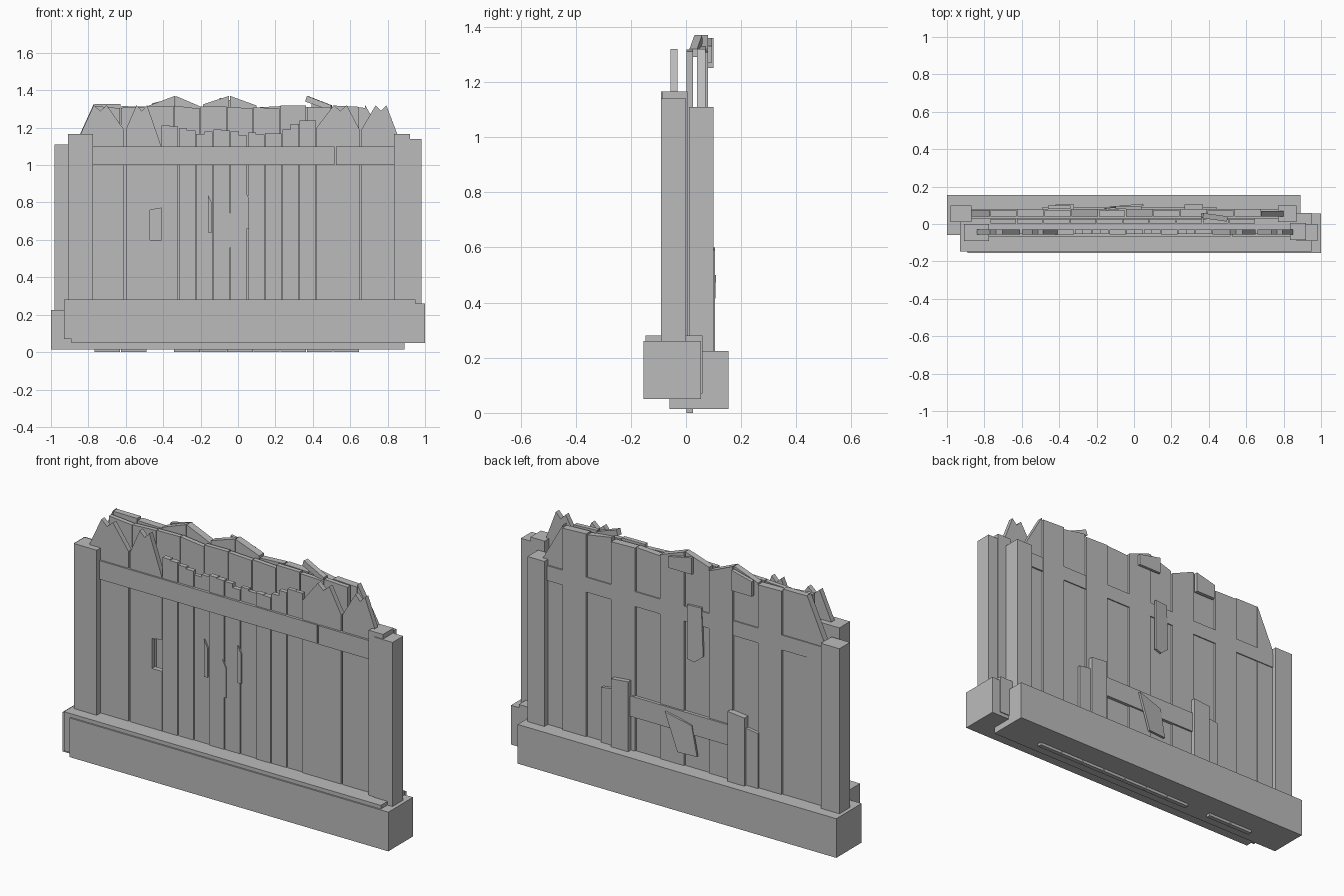
import bpy
import bmesh
import math
import random
from mathutils import Matrix, Vector

default_cube = bpy.data.objects.get("Cube")
if default_cube:
    bpy.data.objects.remove(default_cube, do_unlink=True)

random.seed(4)

grey = bpy.data.materials.new("plain_grey")
grey.use_nodes = True
grey.diffuse_color = (0.5, 0.5, 0.5, 1)
shader = grey.node_tree.nodes["Principled BSDF"]
shader.inputs["Base Color"].default_value = grey.diffuse_color


def prism(name, outline, front, back, turn=0):
    """Extrude an x-z outline from front to back, optionally turned about z."""
    bm = bmesh.new()
    face = bm.faces.new([bm.verts.new((x, front, z)) for x, z in outline])
    extruded = bmesh.ops.extrude_face_region(bm, geom=[face])
    moved = [item for item in extruded["geom"] if isinstance(item, bmesh.types.BMVert)]
    bmesh.ops.translate(bm, verts=moved, vec=(0, back - front, 0))
    middle = sum((vert.co for vert in bm.verts), Vector()) / len(bm.verts)
    rotation = Matrix.Rotation(math.radians(turn), 3, "Z")
    bmesh.ops.rotate(bm, verts=bm.verts, cent=middle, matrix=rotation)
    bmesh.ops.recalc_face_normals(bm, faces=bm.faces)
    mesh = bpy.data.meshes.new(name)
    bm.to_mesh(mesh)
    bm.free()
    mesh.materials.append(grey)
    board = bpy.data.objects.new(name, mesh)
    bpy.context.collection.objects.link(board)


def box(name, left, right, front, back, bottom, top):
    outline = [(left, bottom), (right, bottom), (right, top), (left, top)]
    prism(name, outline, front, back)


def slanted_board(name, left, right, front, back, bottom, left_top, right_top):
    outline = [(left, bottom), (right, bottom), (right, right_top), (left, left_top)]
    prism(name, outline, front, back)


def stepped_board(name, left, right, front, back, bottom, left_top, right_top):
    """Board snapped off with a step in the middle of its top."""
    middle = (left + right) / 2
    outline = [(left, bottom), (right, bottom), (right, right_top),
               (middle, right_top), (middle, left_top), (left, left_top)]
    prism(name, outline, front, back)


def evenly(start, end, count):
    """Left and right edges of equal boards with thin seams between them."""
    width = (end - start) / count
    seam = 0.002
    for i in range(count):
        yield start + i * width + seam, start + (i + 1) * width - seam


# Ground beams: the front pair is nested, the back one is offset sideways
beam_half = 0.155
box("front_beam", -0.89, 1, -beam_half, 0.055, 0.05, 0.26)
box("front_beam_cap", -0.93, 0.95, -0.147, 0.06, 0.07, 0.28)
box("back_beam", -1, 0.89, -0.06, beam_half, 0.015, 0.225)

# Posts
sunk = 0.1
front_post_top = 1.165
back_post_top = 1.11
box("front_right_post", -0.91, -0.775, -0.09, 0, sunk, front_post_top)
box("front_left_post_inner", 0.835, 0.92, -0.085, 0.005, sunk, front_post_top)
box("front_left_post_outer", 0.87, 0.98, -0.09, 0, sunk, 1.14)
box("back_right_post", -0.98, -0.87, 0.01, 0.1, sunk, back_post_top)
box("back_left_post", 0.77, 0.87, 0.01, 0.1, sunk, back_post_top)

# Forked pickets at both ends of the front
picket_front, picket_back = -0.057, -0.03
tip, fork, valley = 1.32, 1.29, 1.19


def picket(name, inner, outer, inner_top, outer_top, side, notch=()):
    """Board with two sharp tips; side is -1 or 1, distances run outward."""
    def across(share):
        return inner + (outer - inner) * share

    outline = [(outer, sunk), (outer, outer_top), (across(0.7), tip),
               (across(0.55), fork), (across(0.4), tip), (inner, inner_top),
               *notch, (inner, sunk)]
    prism(name, [(side * x, z) for x, z in outline], picket_front, picket_back)


splintered = [(0.41, 0.77), (0.47, 0.76), (0.47, 0.6), (0.41, 0.6)]
picket("front_right_outer_picket", 0.61, 0.84, valley, 1.17, -1)
picket("front_right_inner_picket", 0.41, 0.6, sunk + 1, valley, -1, splintered)
picket("front_left_outer_picket", 0.66, 0.85, valley, 1.17, 1)
picket("front_left_inner_picket", 0.42, 0.65, 1.2, valley, 1)

# Snapped planks across the middle of the front: lowest near the centre
for number, (left, right) in enumerate(evenly(-0.41, 0.42, 9)):
    sag = 1.15 + 0.4 * ((left + right) / 2) ** 2
    depth = picket_front + 0.003 * (number % 3)
    stepped_board(f"front_plank_{number}", left, right, depth, picket_back, sunk,
                  sag + random.uniform(0, 0.04), sag + random.uniform(0, 0.04))

# Splinters left standing on the front planks
for number, (left, bottom) in enumerate([(-0.16, 0.64), (-0.05, 0.56), (0.04, 0.66)]):
    right = left + 0.02
    slanted_board(f"front_splinter_{number}", left, right, -0.06, -0.05,
                  bottom, bottom + 0.2, bottom + 0.16)

# Front rail, in two lengths
rail_bottom, rail_top = 1, 1.1
box("front_rail_long", -0.775, 0.515, -0.066, -0.05, rail_bottom, rail_top)
box("front_rail_short", 0.525, 0.835, -0.068, -0.05, rail_bottom, rail_top)

# Inner row of boards; all but one reach the ground
for number, (left, right) in enumerate(evenly(-0.77, 0.65, 10)):
    bottom = sunk if number == 2 else 0
    slanted_board(f"inner_board_{number}", left, right, 0.002, 0.026, bottom,
                  random.uniform(1.3, tip), random.uniform(1.3, tip))

# Back row of wide boards, every second one standing proud
back_front = 0.04
peak = 1.37
for number, (left, right) in enumerate(evenly(-0.77, 0.68, 10)):
    left_top = random.uniform(1.3, 1.33)
    right_top = random.uniform(1.3, 1.33)
    if number in (2, 4):
        right_top = peak
    if number in (3, 5):
        left_top = peak
    face = 0.08 if number % 2 else 0.073
    slanted_board(f"back_board_{number}", left, right, back_front, face, sunk,
                  left_top, right_top)

# Outermost back boards slope down to the posts
slanted_board("back_right_end_board", -0.87, -0.77, back_front, 0.074, sunk,
              back_post_top, 1.33)
slanted_board("back_left_end_board", 0.68, 0.8, back_front, 0.07, sunk,
              tip, back_post_top)
box("back_rail", -0.87, 0.8, 0.03, 0.079, rail_bottom, 1.08)

# Loose slats near the top
prism("loose_top_slat", [(0.36, 1.34), (0.5, 1.29), (0.5, tip), (0.37, peak)],
      0.022, 0.05, turn=-8)
slanted_board("loose_peak_slat", -0.46, -0.34, 0.08, 0.1, 1.25, 1.33, 1.36)
slanted_board("loose_middle_slat", -0.1, 0.04, 0.08, 0.095, 1.27, 1.36, 1.33)
prism("hanging_splinter",
      [(-0.16, 0.84), (-0.11, 0.8), (-0.07, 0.81), (-0.07, 1.1), (-0.15, 1.1)],
      0.076, 0.088, turn=5)

# Low repair on the back: two clusters of stub boards joined by a short rail
stub_front = 0.07
for side, inner in (("left", 0.27), ("right", -0.32)):
    outward = 1 if side == "left" else -1
    for part, start, width, top, face in (("tall", 0, 0.1, 0.6, 0.105),
                                          ("short", 0.1, 0.07, 0.53, 0.09)):
        near = inner + outward * start
        far = near + outward * width
        slanted_board(f"{side}_{part}_stub", near, far, stub_front, face, sunk,
                      top, top - 0.01)
box("low_rail", -0.32, 0.27, stub_front, 0.09, 0.41, 0.52)
prism("broken_panel", [(-0.13, 0.3), (-0.02, 0.3), (0.05, 0.5), (-0.1, 0.46)],
      0.088, 0.1, turn=5)
